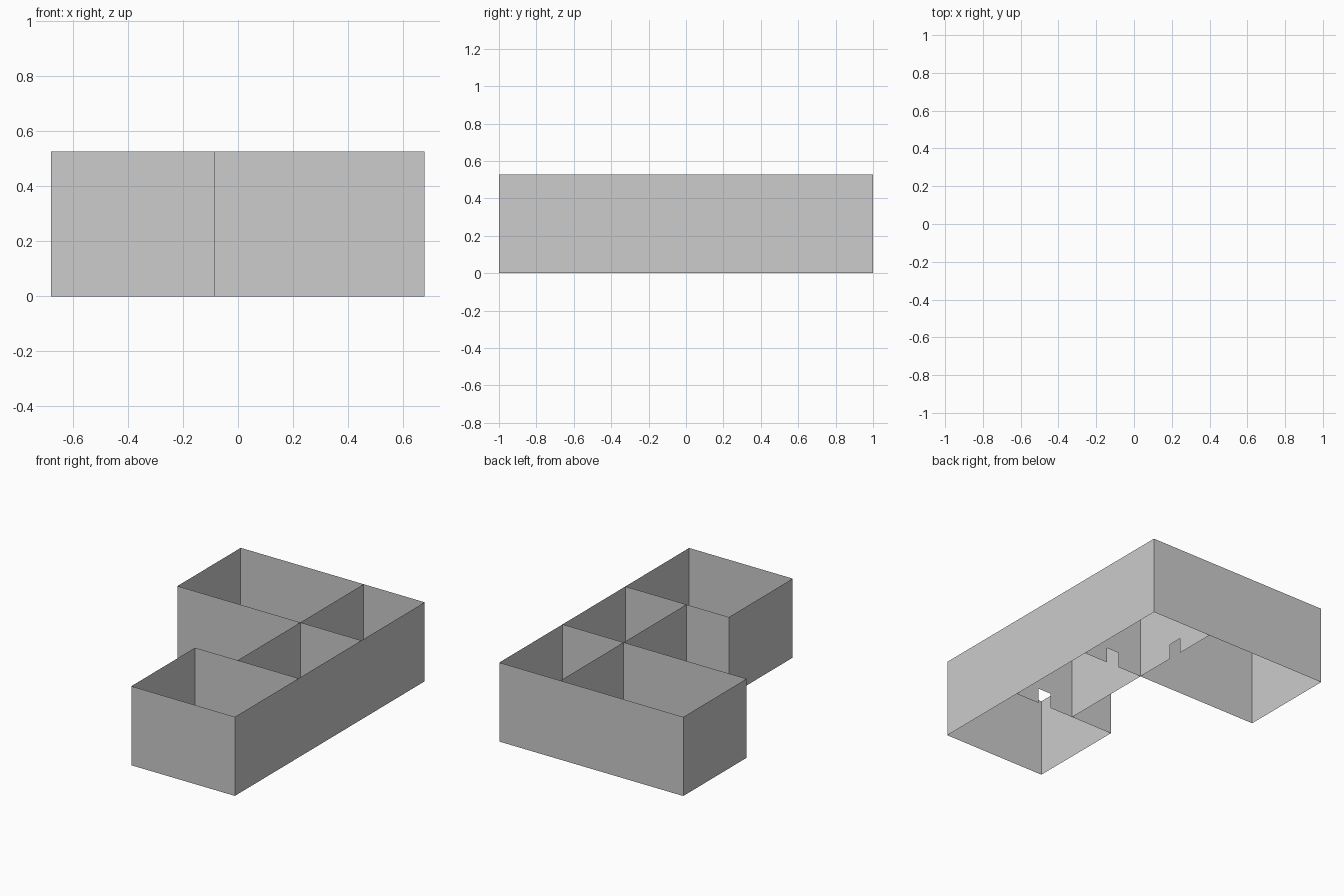
import bpy

# Remove the default object
cube = bpy.data.objects.get("Cube")
if cube:
    bpy.data.objects.remove(cube, do_unlink=True)

# Wall colour
plaster = bpy.data.materials.new("light_grey_plaster")
plaster.use_nodes = True
GREY = (0.604, 0.604, 0.604, 1)
plaster.diffuse_color = GREY
plaster.node_tree.nodes["Principled BSDF"].inputs["Base Color"].default_value = GREY

# Plan lines shared by the rooms
HEIGHT = 0.527
LEFT, RIGHT = 0.677, -0.68        # outer sides
INNER, FRONT_SIDE = 0.227, -0.087  # corridor side, front room side
BACK, FRONT = 1.0, -1.0
BACK_LINE, FRONT_LINE = 0.333, -0.328
DOOR_HALF, DOOR_HEIGHT = 0.048, 0.103


def wall(name, start, end, door=False):
    """Thin upright sheet between two plan points, optionally with a central doorway."""
    (x0, y0), (x1, y1) = start, end
    length = ((x1 - x0) ** 2 + (y1 - y0) ** 2) ** 0.5
    outline = [(0, 0)]
    if door:
        a, b = length / 2 - DOOR_HALF, length / 2 + DOOR_HALF
        outline += [(a, 0), (a, DOOR_HEIGHT), (b, DOOR_HEIGHT), (b, 0)]
    outline += [(length, 0), (length, HEIGHT), (0, HEIGHT)]
    verts = [(x0 + (x1 - x0) * d / length, y0 + (y1 - y0) * d / length, z)
             for d, z in outline]
    mesh = bpy.data.meshes.new(name)
    mesh.from_pydata(verts, [], [range(len(verts))])
    mesh.materials.append(plaster)
    obj = bpy.data.objects.new(name, mesh)
    bpy.context.collection.objects.link(obj)


# Outer walls, anticlockwise so that they face outwards
wall("front_wall", (FRONT_SIDE, FRONT), (LEFT, FRONT))
wall("left_wall", (LEFT, FRONT), (LEFT, BACK))
wall("back_wall", (LEFT, BACK), (RIGHT, BACK))
wall("back_room_right_wall", (RIGHT, BACK), (RIGHT, BACK_LINE))
wall("back_room_front_wall", (RIGHT, BACK_LINE), (INNER, BACK_LINE))
wall("middle_room_right_wall", (INNER, BACK_LINE), (INNER, FRONT_LINE))
wall("front_room_back_wall", (INNER, FRONT_LINE), (FRONT_SIDE, FRONT_LINE))
wall("front_room_right_wall", (FRONT_SIDE, FRONT_LINE), (FRONT_SIDE, FRONT))

# Inner partitions with doorways
wall("back_partition", (INNER, BACK_LINE), (LEFT, BACK_LINE), door=True)
wall("front_partition", (INNER, FRONT_LINE), (LEFT, FRONT_LINE), door=True)
wall("back_room_partition", (INNER, BACK), (INNER, BACK_LINE), door=True)
